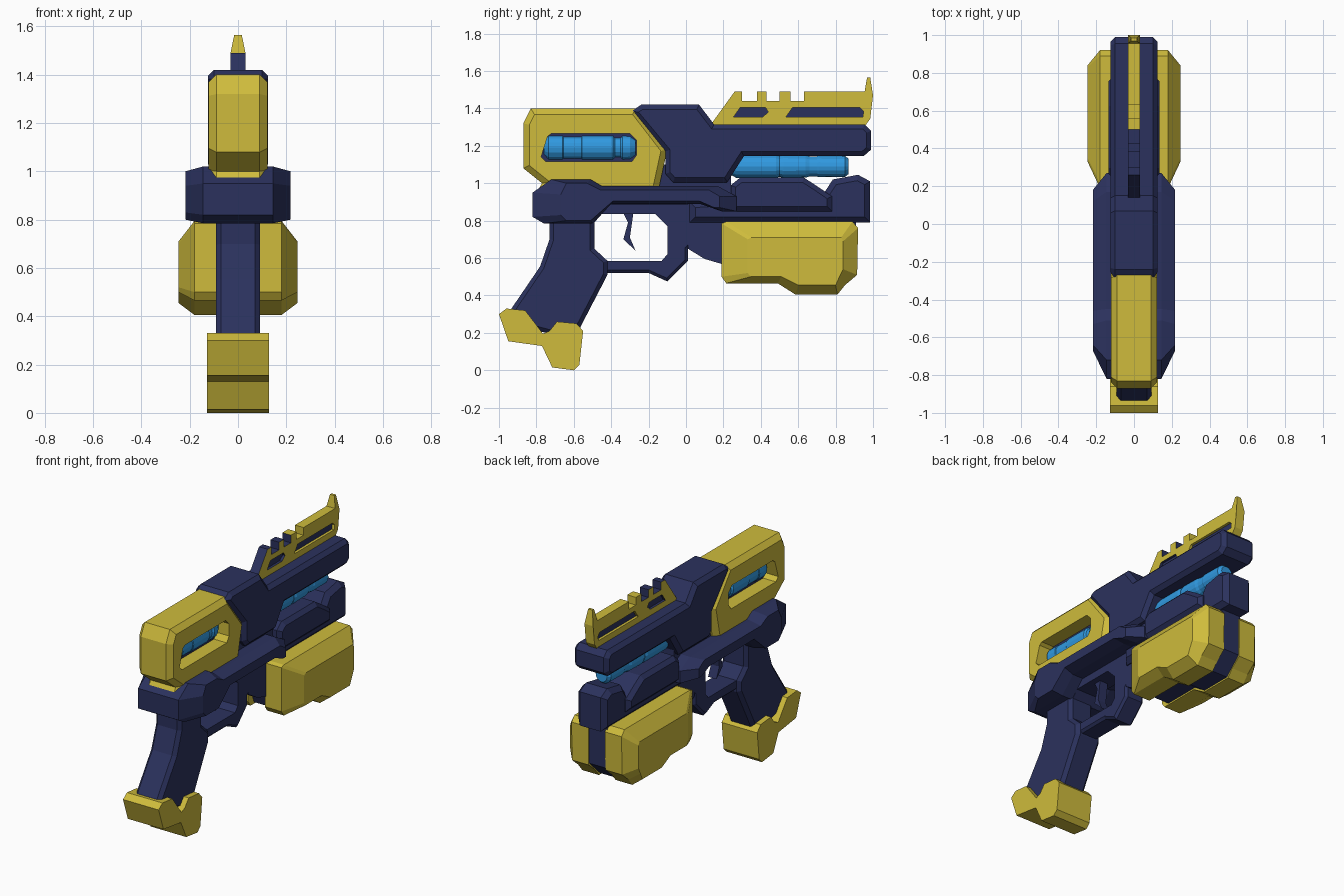
import bpy, bmesh, math
from mathutils import Vector


def material(name, rgb):
    m = bpy.data.materials.new(name)
    m.diffuse_color = (*rgb, 1)
    return m


YELLOW = material("yellow", (0.62, 0.50, 0.045))
NAVY = material("navy", (0.024, 0.031, 0.11))
BLUE = material("blue", (0.03, 0.32, 0.75))


def inset(pts, d):
    """Offset a closed (y, z) outline inwards by d with mitred corners."""
    n = len(pts)
    p = [Vector(q) for q in pts]
    area = sum(p[i].x * p[(i + 1) % n].y - p[(i + 1) % n].x * p[i].y for i in range(n))
    s = 1 if area > 0 else -1
    out = []
    for i in range(n):
        a = (p[i] - p[i - 1]).normalized()
        b = (p[(i + 1) % n] - p[i]).normalized()
        na, nb = Vector((-a.y, a.x)) * s, Vector((-b.y, b.x)) * s
        out.append(tuple(p[i] + (na + nb) * (d / max(1 + na.dot(nb), 0.4))))
    return out


def finish(name, bm, mats):
    bmesh.ops.recalc_face_normals(bm, faces=bm.faces)
    me = bpy.data.meshes.new(name)
    bm.to_mesh(me)
    bm.free()
    for m in mats:
        me.materials.append(m)
    ob = bpy.data.objects.new(name, me)
    bpy.context.collection.objects.link(ob)
    return ob


def loft(name, sections, *mats):
    """Join (x, outline) sections into one closed solid."""
    bm = bmesh.new()
    rings = [[bm.verts.new((x, y, z)) for y, z in pts] for x, pts in sections]
    n = len(rings[0])
    for a, b in zip(rings, rings[1:]):
        for i in range(n):
            j = (i + 1) % n
            bm.faces.new((a[i], a[j], b[j], b[i]))
    bm.faces.new(rings[0])
    bm.faces.new(rings[-1])
    return finish(name, bm, mats)


def plate(name, pts, w, chamfer, *mats):
    """Symmetric plate of half width w with chamfered side rims."""
    if not chamfer:
        return loft(name, [(-w, pts), (w, pts)], *mats)
    small = inset(pts, chamfer)
    return loft(name, [(-w, small), (chamfer - w, pts), (w - chamfer, pts), (w, small)], *mats)


def lathe(name, profile, z, mat, n=16):
    """Turned part along y, from (y, radius) pairs."""
    pts = [[(y, math.sin(k * math.tau / n) * r, math.cos(k * math.tau / n) * r) for k in range(n)]
           for y, r in profile]
    bm = bmesh.new()
    rings = [[bm.verts.new((sx, y, z + cz)) for y, sx, cz in ring] for ring in pts]
    for a, b in zip(rings, rings[1:]):
        for i in range(n):
            bm.faces.new((a[i], a[(i + 1) % n], b[(i + 1) % n], b[i]))
    bm.faces.new(rings[0])
    bm.faces.new(rings[-1])
    return finish(name, bm, [mat])


def cut(ob, pts):
    """Cut an outline right through a part."""
    c = loft("cutter", [(-0.5, pts), (0.5, pts)])
    c.hide_render = True
    mod = ob.modifiers.new("cut", 'BOOLEAN')
    mod.operation, mod.solver, mod.object = 'DIFFERENCE', 'EXACT', c
    bpy.context.view_layer.objects.active = ob
    bpy.ops.object.modifier_apply(modifier=mod.name)
    bpy.data.objects.remove(c)


# Rear housing with side slot and blue cell
housing = plate("rear_housing", [
    (-0.87, 1.08), (-0.87, 1.32), (-0.83, 1.40), (-0.27, 1.40), (-0.10, 1.18),
    (-0.15, 0.95), (-0.80, 0.95), (-0.77, 1.00)], 0.122, 0.032, YELLOW)
cut(housing, [(-0.775, 1.14), (-0.74, 1.25), (-0.72, 1.265), (-0.30, 1.265),
              (-0.265, 1.23), (-0.265, 1.15), (-0.29, 1.115), (-0.75, 1.115)])
plate("slot_divider", [(-0.80, 1.08), (-0.80, 1.30), (-0.24, 1.30), (-0.24, 1.08)], 0.03, 0, NAVY)
lathe("rear_cell", [(-0.76, 0.045), (-0.735, 0.07), (-0.66, 0.07), (-0.655, 0.066), (-0.56, 0.066),
                    (-0.555, 0.07), (-0.39, 0.07), (-0.38, 0.06), (-0.35, 0.06), (-0.34, 0.07),
                    (-0.30, 0.068), (-0.27, 0.05)], 1.19, BLUE)

# Upper body and barrel
plate("upper_body", [
    (-0.29, 1.385), (-0.24, 1.42), (0.07, 1.42), (0.15, 1.315), (0.955, 1.315), (0.99, 1.28),
    (0.99, 1.18), (0.95, 1.145), (0.31, 1.145), (0.22, 1.005), (-0.07, 1.005),
    (-0.11, 1.05), (-0.11, 1.17)], 0.125, 0.025, NAVY)
plate("inner_core", [(-0.6, 0.92), (-0.6, 1.1), (0.24, 1.1), (0.24, 0.92)], 0.08, 0, NAVY)

# Sight rail: notched top, narrowing front post, dark rear top faces
notches = []
for y0, y1 in ((0.30, 0.38), (0.43, 0.50), (0.56, 0.63)):
    notches += [(y0, 1.49), (y0, 1.44), (y1, 1.44), (y1, 1.49)]
rail = plate("sight_rail", [(0.13, 1.31), (0.26, 1.49)] + notches + [
    (0.955, 1.49), (0.968, 1.565), (0.985, 1.565), (1.0, 1.47), (0.985, 1.345), (0.96, 1.31)],
    0.031, 0, YELLOW, NAVY)
for v in rail.data.vertices:
    if v.co.z > 1.5:
        v.co.x *= 0.5
cut(rail, [(0.255, 1.355), (0.29, 1.405), (0.425, 1.405), (0.44, 1.38), (0.41, 1.355)])
cut(rail, [(0.535, 1.355), (0.57, 1.405), (0.93, 1.405), (0.95, 1.385), (0.945, 1.355)])
for f in rail.data.polygons:
    if abs(f.normal.x) < 0.5 and f.center.y < 0.505:
        f.material_index = 1
plate("rail_core", [(0.22, 1.33), (0.28, 1.42), (0.96, 1.42), (0.96, 1.33)], 0.014, 0, NAVY)

# Blue tube under the barrel
lathe("barrel_tube", [(0.24, 0.045), (0.27, 0.062), (0.48, 0.062), (0.50, 0.055), (0.52, 0.062),
                      (0.64, 0.06), (0.66, 0.054), (0.70, 0.054), (0.71, 0.058), (0.85, 0.056),
                      (0.87, 0.04)], 1.09, BLUE)

# Wide middle frame, tapered at both ends
frame_in = [(-0.82, 0.82), (-0.82, 0.95), (-0.72, 1.02), (-0.51, 1.02), (-0.45, 0.985),
            (0.17, 0.985), (0.27, 0.93), (0.27, 0.85), (0.19, 0.85), (0.08, 0.888),
            (-0.40, 0.888), (-0.50, 0.785), (-0.76, 0.785)]
frame_out = [(-0.67, 0.83), (-0.67, 0.94), (-0.64, 1.0), (-0.53, 1.0), (-0.46, 0.965),
             (0.12, 0.965), (0.18, 0.93), (0.18, 0.87), (0.15, 0.87), (0.07, 0.905),
             (-0.39, 0.905), (-0.51, 0.80), (-0.64, 0.80)]
loft("middle_frame", [(-0.218, frame_out), (-0.145, frame_in), (0.145, frame_in), (0.218, frame_out)], NAVY)

# Fore-end: side cover, nose block and keel between the pods
plate("fore_cover", [(0.24, 0.85), (0.24, 0.99), (0.29, 1.03), (0.63, 1.03), (0.70, 0.985),
                     (0.78, 0.93), (0.78, 0.85)], 0.135, 0.025, NAVY)
plate("nose_block", [(0.02, 0.79), (0.02, 0.90), (0.72, 0.92), (0.785, 1.02), (0.92, 1.045),
                     (0.985, 1.01), (0.985, 0.79)], 0.105, 0.03, NAVY)
plate("keel", [(0.01, 0.90), (0.01, 0.65), (0.10, 0.595), (0.22, 0.56), (0.25, 0.475), (0.50, 0.475),
               (0.59, 0.415), (0.80, 0.415), (0.91, 0.52), (0.91, 0.90)], 0.07, 0, NAVY)

# Side pods
pod_in = [(0.19, 0.785), (0.215, 0.795), (0.89, 0.795), (0.92, 0.76), (0.915, 0.51), (0.85, 0.455),
          (0.81, 0.405), (0.585, 0.405), (0.49, 0.465), (0.215, 0.465), (0.19, 0.50)]
pod_out = [(0.33, 0.70), (0.35, 0.71), (0.83, 0.71), (0.84, 0.69), (0.84, 0.54), (0.82, 0.50),
           (0.80, 0.455), (0.60, 0.455), (0.51, 0.50), (0.345, 0.50), (0.33, 0.52)]
for side, s in (("left", -1), ("right", 1)):
    loft("pod_" + side, [(0.06 * s, pod_in), (0.18 * s, pod_in), (0.246 * s, pod_out)], YELLOW)

# Grip, trigger guard, trigger
plate("grip", [(-0.73, 0.84), (-0.73, 0.70), (-0.78, 0.555), (-0.94, 0.32), (-0.90, 0.24), (-0.60, 0.16),
               (-0.56, 0.24), (-0.42, 0.51), (-0.42, 0.585), (-0.49, 0.65), (-0.49, 0.84)],
      0.092, 0.022, NAVY)
guard = plate("trigger_guard", [
    (-0.52, 0.90), (-0.52, 0.62), (-0.43, 0.52), (-0.20, 0.52), (-0.10, 0.475), (0.01, 0.585),
    (0.01, 0.65), (0.06, 0.70), (0.06, 0.90)], 0.07, 0.015, NAVY)
cut(guard, [(-0.49, 0.65), (-0.49, 0.79), (-0.45, 0.835), (-0.165, 0.835), (-0.10, 0.77),
            (-0.10, 0.62), (-0.13, 0.585), (-0.425, 0.585)])
plate("trigger", [(-0.34, 0.85), (-0.28, 0.85), (-0.30, 0.71), (-0.27, 0.64), (-0.335, 0.70),
                  (-0.31, 0.79)], 0.03, 0, NAVY)

# Grip base
plate("grip_base", [
    (-1.0, 0.30), (-0.96, 0.33), (-0.86, 0.32), (-0.81, 0.255), (-0.765, 0.195), (-0.73, 0.21),
    (-0.69, 0.26), (-0.585, 0.25), (-0.55, 0.21), (-0.57, 0.03), (-0.60, 0.0), (-0.715, 0.015),
    (-0.77, 0.13), (-0.95, 0.155)], 0.128, 0, YELLOW)
